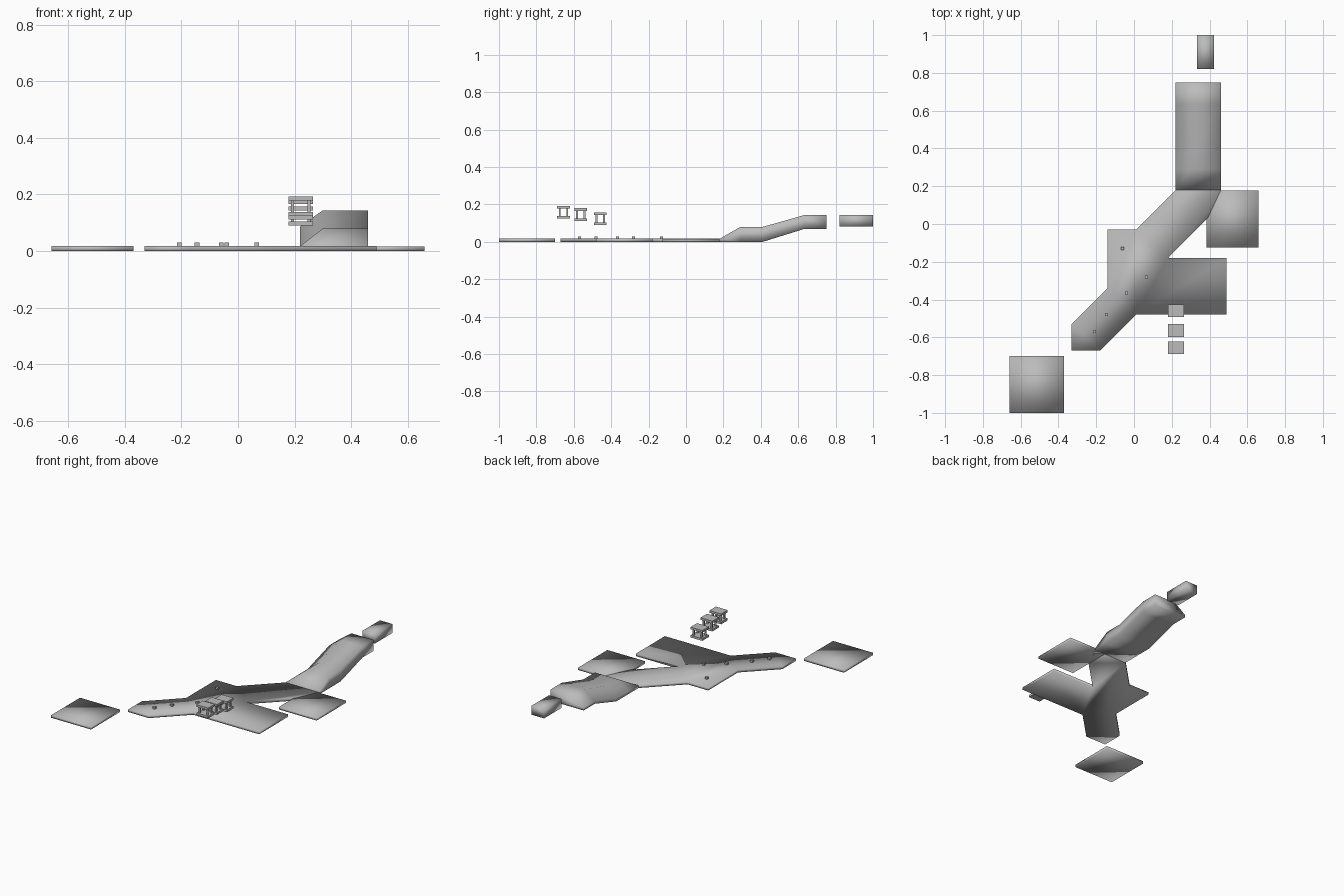
import bpy, bmesh

if "Cube" in bpy.data.objects:
    bpy.data.objects.remove(bpy.data.objects["Cube"])

grey = bpy.data.materials.new("neutral_grey")
grey.diffuse_color = (0.5, 0.5, 0.5, 1)
grey.use_nodes = True
grey.node_tree.nodes["Principled BSDF"].inputs["Base Color"].default_value = grey.diffuse_color
T = 0.017  # floor thickness


def finish(name, bm, smooth=False):
    bmesh.ops.recalc_face_normals(bm, faces=bm.faces[:])
    for f in bm.faces:
        f.smooth = smooth
    me = bpy.data.meshes.new(name)
    bm.to_mesh(me)
    bm.free()
    me.materials.append(grey)
    ob = bpy.data.objects.new(name, me)
    bpy.context.collection.objects.link(ob)
    return ob


def add_box(bm, x0, x1, y0, y1, z0, z1):
    vs = bmesh.ops.create_cube(bm, size=1)["verts"]
    for v in vs:
        v.co.x = x0 if v.co.x < 0 else x1
        v.co.y = y0 if v.co.y < 0 else y1
        v.co.z = z0 if v.co.z < 0 else z1


def box(name, *dims, smooth=False):
    bm = bmesh.new()
    add_box(bm, *dims)
    return finish(name, bm, smooth)


# Main floor: one outline, extruded
outline = [(-.33, -.67), (-.18, -.67), (.01, -.48), (.49, -.48), (.49, -.18),
           (.18, -.18), (.39, .03), (.46, .18), (.22, .18), (.01, -.03),
           (-.14, -.03), (-.14, -.34), (-.33, -.53)]
bm = bmesh.new()
face = bm.faces.new([bm.verts.new((x, y, 0)) for x, y in outline])
up = bmesh.ops.extrude_face_region(bm, geom=[face])
bmesh.ops.translate(bm, vec=(0, 0, T),
                    verts=[v for v in up["geom"] if isinstance(v, bmesh.types.BMVert)])
finish("main_floor", bm, True)

# Rising ramp: cross-sections (y, bottom, left top, right top) lofted together
sections = [(.18, 0, T, T), (.29, 0, T, .08), (.41, 0, T, .08),
            (.635, .07, .087, .144), (.75, .07, .087, .144)]
bm = bmesh.new()
rings = []
for y, b, l, t in sections:
    profile = [(.22, b), (.22, l), (.30, t), (.46, t), (.46, b)]
    rings.append([bm.verts.new((x, y, z)) for x, z in profile])
for r0, r1 in zip(rings, rings[1:]):
    for i in range(5):
        j = (i + 1) % 5
        bm.faces.new((r0[i], r0[j], r1[j], r1[i]))
bm.faces.new(rings[0])
bm.faces.new(rings[-1])
finish("ramp", bm, True)

# Detached platforms
box("front_platform", -.66, -.37, -1, -.70, 0, T, smooth=True)
box("side_platform", .385, .66, -.125, .178, 0, T - .001, smooth=True)
box("end_block", .333, .423, .82, 1, .083, .143, smooth=True)

# Small pegs on the floor
for x, y in [(-.208, -.57), (-.145, -.48), (-.04, -.365), (.067, -.28), (-.06, -.13)]:
    box("floor_peg", x - .008, x + .008, y - .008, y + .008, T - .002, .03)

# Floating stands: two slabs joined by four corner posts
X, HX, HY, H, CAP = .222, .043, .034, .068, .014
for y, z in [(-.459, .09), (-.563, .112), (-.655, .124)]:
    bm = bmesh.new()
    for z0 in (z, z + H - CAP):
        add_box(bm, X - HX, X + HX, y - HY, y + HY, z0, z0 + CAP)
    for sx in (-1, 1):
        for sy in (-1, 1):
            px, py = X + sx * (HX - .014), y + sy * (HY - .014)
            add_box(bm, px - .005, px + .005, py - .005, py + .005, z + CAP, z + H - CAP)
    finish("floating_stand", bm)
